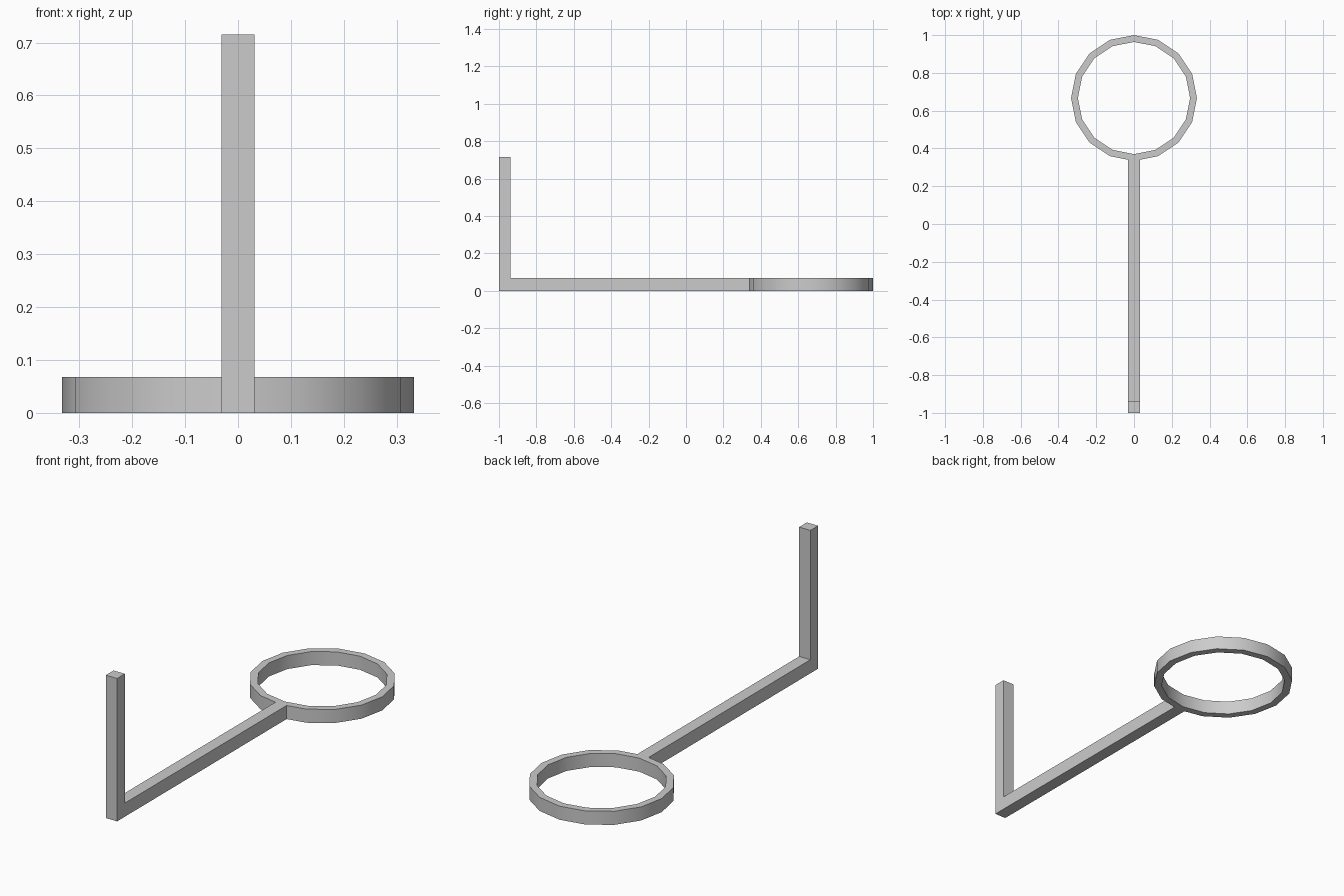
import bpy, bmesh
from math import cos, sin, pi, radians

if "Cube" in bpy.data.objects:
    bpy.data.objects.remove(bpy.data.objects["Cube"])

HALF_W = 0.031      # half width of the bar
H = 0.068           # bar and ring height
POST_H = 0.715
R_OUT, R_IN, SIDES = 0.333, 0.297, 16
RING_Y = 1 - R_OUT


def make_object(name, bm):
    bmesh.ops.recalc_face_normals(bm, faces=bm.faces)
    mesh = bpy.data.meshes.new(name)
    bm.to_mesh(mesh)
    bm.free()
    obj = bpy.data.objects.new(name, mesh)
    bpy.context.collection.objects.link(obj)
    return obj


# Ring: a square profile swept around 16 segments
bm = bmesh.new()
profile = [(R_OUT, 0), (R_OUT, H), (R_IN, H), (R_IN, 0)]
loops = []
for i in range(SIDES):
    a = 2 * pi * i / SIDES
    loops.append([bm.verts.new((r * cos(a), RING_Y + r * sin(a), z)) for r, z in profile])
for i in range(SIDES):
    a, b = loops[i], loops[(i + 1) % SIDES]
    for j in range(4):
        k = (j + 1) % 4
        bm.faces.new((a[j], b[j], b[k], a[k]))
ring = make_object("ring_with_handle", bm)

# Handle: L-shaped side profile extruded across x, ending inside the ring wall
bm = bmesh.new()
end = RING_Y - R_OUT + 0.018
outline = [(-1, 0), (end, 0), (end, H), (-0.939, H), (-0.939, POST_H), (-1, POST_H)]
face = bm.faces.new([bm.verts.new((-HALF_W, y, z)) for y, z in outline])
new = bmesh.ops.extrude_face_region(bm, geom=[face])["geom"]
bmesh.ops.translate(bm, vec=(2 * HALF_W, 0, 0),
                    verts=[v for v in new if isinstance(v, bmesh.types.BMVert)])
handle = make_object("handle", bm)

# Join both into one clean solid
mod = ring.modifiers.new("union", 'BOOLEAN')
mod.operation, mod.solver, mod.object = 'UNION', 'EXACT', handle
bpy.context.view_layer.objects.active = ring
ring.select_set(True)
bpy.ops.object.modifier_apply(modifier=mod.name)
bpy.data.objects.remove(handle)
bpy.ops.object.shade_smooth_by_angle(angle=radians(30))
